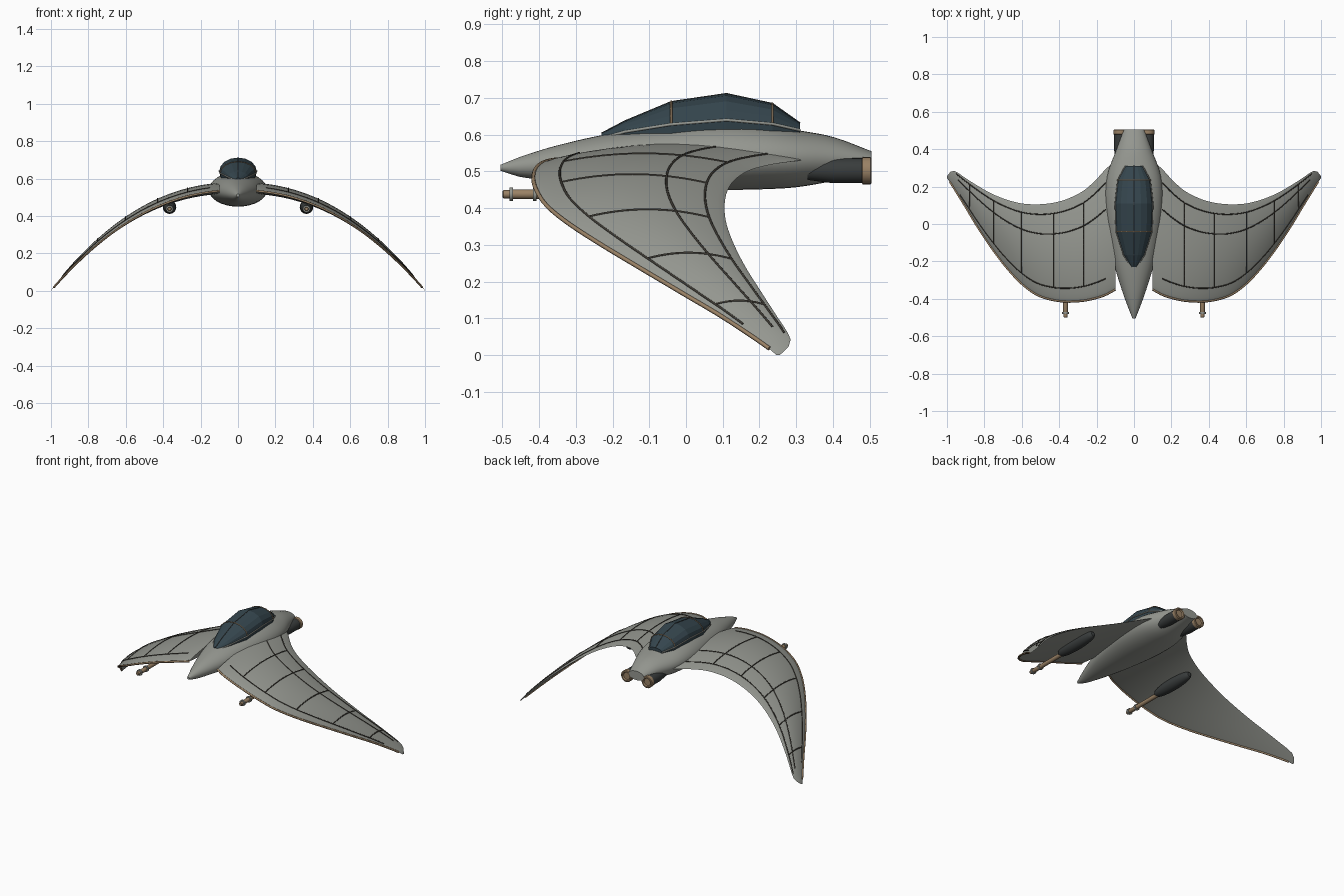
import bpy, math

if "Cube" in bpy.data.objects:
    bpy.data.objects.remove(bpy.data.objects["Cube"])

def mat(name, c):
    m = bpy.data.materials.new(name)
    m.diffuse_color = (*c, 1)
    m.use_nodes = True
    m.node_tree.nodes["Principled BSDF"].inputs["Base Color"].default_value = m.diffuse_color
    return m

HULL = mat("hull_grey", (0.30, 0.31, 0.28))
GLASS = mat("canopy_glass", (0.035, 0.06, 0.075))
DARK = mat("dark_metal", (0.04, 0.045, 0.045))
TAN = mat("tan_metal", (0.32, 0.22, 0.13))
LINE = mat("panel_line", (0.045, 0.04, 0.032))

def loft(name, rings, material, smooth=35, mirror=False):
    """Skin closed rings of equal length and cap both ends."""
    n = len(rings[0])
    verts = [p for r in rings for p in r]
    faces = [(i * n + j, i * n + (j + 1) % n, (i + 1) * n + (j + 1) % n, (i + 1) * n + j)
             for i in range(len(rings) - 1) for j in range(n)]
    faces += [tuple(range(n))[::-1], tuple(range(len(verts) - n, len(verts)))]
    me = bpy.data.meshes.new(name)
    me.from_pydata(verts, [], faces)
    import bmesh
    bm = bmesh.new()
    bm.from_mesh(me)
    bmesh.ops.recalc_face_normals(bm, faces=bm.faces)
    bm.to_mesh(me)
    bm.free()
    me.materials.append(material)
    ob = bpy.data.objects.new(name, me)
    bpy.context.collection.objects.link(ob)
    if mirror:
        ob.modifiers.new("mirror", 'MIRROR').use_clip = False
    if smooth:
        bpy.ops.object.select_all(action='DESELECT')
        ob.select_set(True)
        bpy.context.view_layer.objects.active = ob
        bpy.ops.object.shade_smooth_by_angle(angle=math.radians(smooth))
    return ob

def lathe(name, cx, cz, profile, material, n=24, mirror=True):
    """Round part along y from (y, radius) pairs."""
    rings = [[(cx + r * math.cos(2 * math.pi * k / n), y, cz + r * math.sin(2 * math.pi * k / n))
              for k in range(n)] for y, r in profile]
    return loft(name, rings, material, mirror=mirror)

def tubes(name, paths, r, material, both=True):
    """Thin round strips along paths, optionally on both sides."""
    cu = bpy.data.curves.new(name, 'CURVE')
    cu.dimensions = '3D'
    cu.bevel_depth = r
    cu.bevel_resolution = 1
    cu.use_fill_caps = True
    for pts in paths:
        for s in ((1, -1) if both else (1,)):
            sp = cu.splines.new('POLY')
            sp.points.add(len(pts) - 1)
            for p, q in zip(sp.points, pts):
                p.co = (s * q[0], q[1], q[2], 1)
    cu.materials.append(material)
    ob = bpy.data.objects.new(name, cu)
    bpy.context.collection.objects.link(ob)

def interp(table, x, col):
    """Smooth (Hermite) lookup in a table sorted by its first column."""
    n = len(table)
    i = max(0, min(n - 2, sum(1 for r in table if r[0] <= x) - 1))
    def slope(k):
        a, b = table[max(0, k - 1)], table[min(n - 1, k + 1)]
        return (b[col] - a[col]) / (b[0] - a[0])
    p, q = table[i], table[i + 1]
    h = q[0] - p[0]
    t = (x - p[0]) / h
    return ((2*t**3 - 3*t*t + 1) * p[col] + (t**3 - 2*t*t + t) * h * slope(i)
            + (3*t*t - 2*t**3) * q[col] + (t**3 - t*t) * h * slope(i + 1))

# Fuselage: y, half width, top, bottom, widest height
BODY = [(-.505, .008, .518, .502, .51), (-.45, .03, .54, .485, .513), (-.35, .066, .571, .474, .52),
        (-.2, .11, .604, .463, .53), (0, .146, .63, .453, .536), (.12, .155, .635, .45, .538),
        (.22, .15, .627, .452, .538), (.3, .132, .613, .457, .537), (.4, .093, .594, .474, .535),
        (.505, .055, .555, .498, .527)]
rings = []
for i in range(41):
    y = -.505 + 1.01 * i / 40
    w, top, bot, mid = (interp(BODY, y, c) for c in (1, 2, 3, 4))
    ring = []
    for k in range(32):
        a = 2 * math.pi * k / 32
        s = math.sin(a)
        ring.append((w * math.cos(a), y, mid + s * ((top - mid) if s > 0 else (mid - bot))))
    rings.append(ring)
loft("fuselage", rings, HULL)

# Wings: x, leading edge y, trailing edge y
WING = [(.1, -.35, .335), (.15, -.378, .295), (.2, -.395, .24), (.27, -.41, .178), (.36, -.415, .133),
        (.44, -.405, .112), (.52, -.378, .105), (.6, -.32, .11), (.68, -.235, .13), (.76, -.13, .162),
        (.84, -.01, .207), (.9, .09, .245), (.96, .187, .284), (.98, .22, .28), (1, .245, .256)]

def wing_point(x, u, upper=True, lift=0):
    le, te = interp(WING, x, 1), interp(WING, x, 2)
    z = .536 * (1 - x ** 2.15) + .001
    arch = math.sin(math.pi * min(max(u, 0), 1)) ** .75
    z += arch * (.002 + .042 * (1 - x ** 4)) if upper else -arch * .018 * (1 - x)
    return (x, le + (te - le) * u, z + lift)

us = [(1 - math.cos(math.pi * k / 16)) / 2 for k in range(17)]
rings = []
for i in range(49):
    x = .1 + .9 * i / 48
    rings.append([wing_point(x, u) for u in us] + [wing_point(x, u, False) for u in us[-2:0:-1]])
loft("wings", rings, HULL, 40, True)

# Wing edge trim and panel lines
def span(a, b, u, lift=0):
    return [wing_point(a + (b - a) * i / 40, u, True, lift) for i in range(41)]

tubes("leading_edge_trim", [span(.1, .985, 0)], .006, TAN)
lines = [span(.15, .93, .13), span(.15, .94, .68), span(.15, .95, .89)]
lines += [[wing_point(x, .13 + .76 * k / 16) for k in range(17)] for x in (.27, .43, .6, .75, .88)]
tubes("wing_panel_lines", lines, .0032, LINE)

# Canopy: y, half width, base height, top height
CAN = [(-.23, .014, .59, .604), (-.165, .055, .608, .638), (-.04, .095, .628, .69),
       (.11, .1, .64, .712), (.235, .086, .629, .685), (.31, .045, .612, .632)]

def arch(y, w, base, top, n=8):
    return [(w * math.cos(math.pi * k / n), y, base + (top - base) * math.sin(math.pi * k / n))
            for k in range(n + 1)]

loft("canopy", [[(c[1] * .92, c[0], c[2] - .045)] + arch(*c) + [(-c[1] * .92, c[0], c[2] - .045)]
                for c in CAN], GLASS, 0)
tubes("canopy_hoops", [arch(*CAN[2]), arch(*CAN[4])], .003, TAN, False)
tubes("canopy_rails", [[(c[1], c[0], c[2]) for c in CAN]], .004, HULL)
tubes("canopy_spine", [[(0, c[0], c[3] - .001) for c in CAN]], .003, DARK, False)

# Engines
lathe("engine_housings", .073, .502, [(.33, .025), (.4, .034), (.485, .034)], DARK)
lathe("engine_nozzles", .073, .502, [(.478, .033), (.481, .037), (.502, .037), (.505, .033),
                                     (.505, .026), (.497, .022)], TAN)

# Wing guns
lathe("gun_pods", .366, .447, [(-.085 - .155 * math.cos(math.pi * k / 16),
      .002 + .034 * math.sin(math.pi * k / 16) ** .7) for k in range(17)], DARK)
lathe("gun_barrels", .366, .438, [(-.5, .008), (-.497, .011), (-.475, .011), (-.47, .013),
                                  (-.41, .013), (-.2, .013)], TAN, 16)
for name, y in (("front_gun_collars", -.476), ("rear_gun_collars", -.412)):
    lathe(name, .366, .438, [(y - .005, .013), (y - .005, .019), (y + .005, .019), (y + .005, .013)], HULL, 16)
